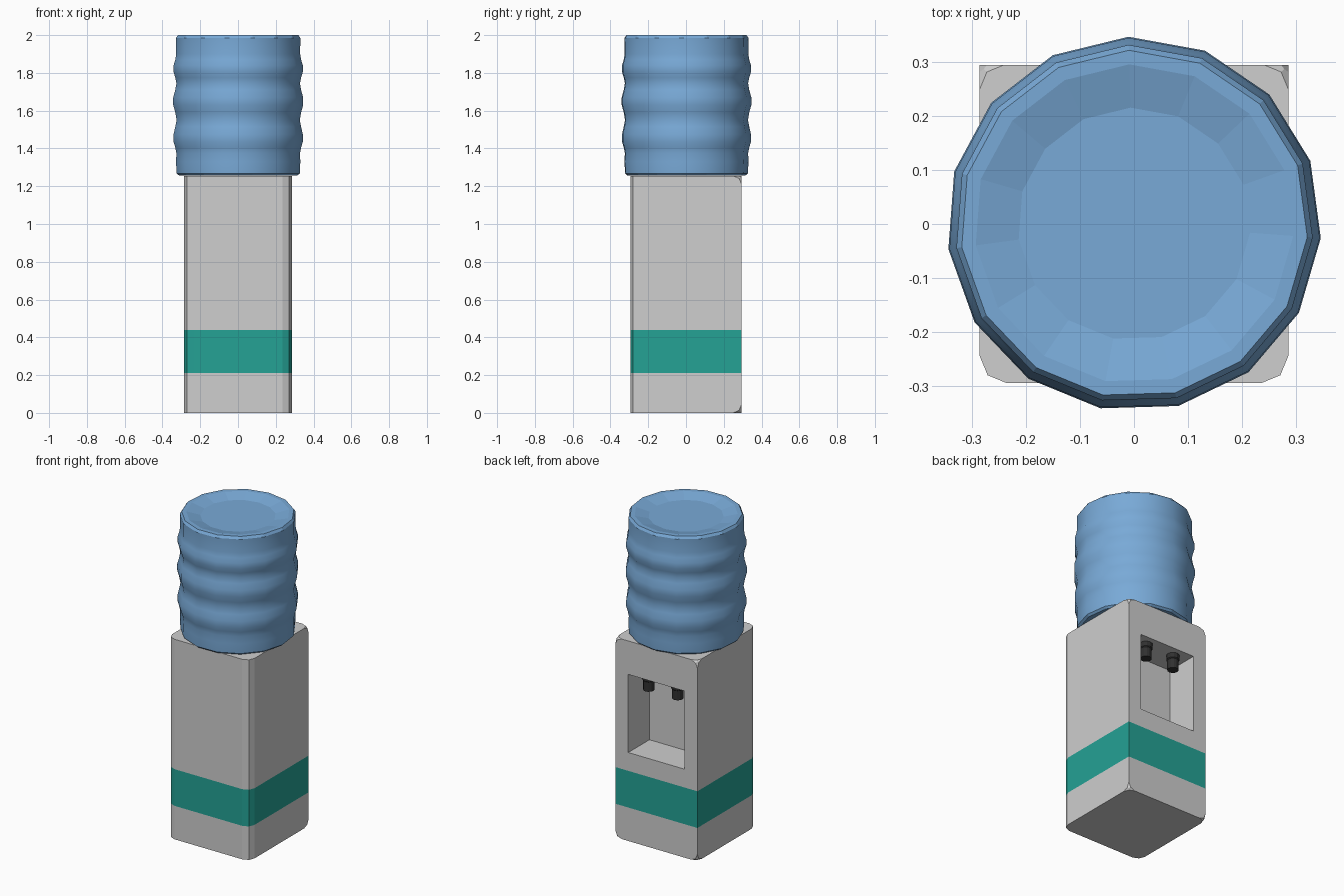
import bpy, bmesh, math
from mathutils import Vector

if "Cube" in bpy.data.objects:
    bpy.data.objects.remove(bpy.data.objects["Cube"])


def material(name, rgb):
    m = bpy.data.materials.new(name)
    m.diffuse_color = (*rgb, 1)
    m.use_nodes = True
    m.node_tree.nodes["Principled BSDF"].inputs["Base Color"].default_value = m.diffuse_color
    return m


GREY = material("light_grey", (0.62, 0.62, 0.62))
TEAL = material("teal", (0.018, 0.36, 0.30))
BLUE = material("bottle_blue", (0.19, 0.40, 0.68))
DARK = material("dark_grey", (0.03, 0.03, 0.03))


def finish(bm, name, mats):
    bmesh.ops.recalc_face_normals(bm, faces=bm.faces)
    me = bpy.data.meshes.new(name)
    bm.to_mesh(me)
    bm.free()
    for m in mats:
        me.materials.append(m)
    ob = bpy.data.objects.new(name, me)
    bpy.context.collection.objects.link(ob)
    return ob


def lathe(name, profile, sides, mat, centre=(0, 0), start=0.0, smooth=None):
    """Revolve (radius, z) points; the first and last rings are capped."""
    bm = bmesh.new()
    rings = []
    for r, z in profile:
        angles = [start + math.tau * i / sides for i in range(sides)]
        rings.append([bm.verts.new((centre[0] + r * math.cos(a),
                                    centre[1] + r * math.sin(a), z)) for a in angles])
    for lo, hi in zip(rings, rings[1:]):
        for i in range(sides):
            j = (i + 1) % sides
            f = bm.faces.new((lo[i], lo[j], hi[j], hi[i]))
            f.smooth = bool(smooth and smooth(f.calc_center_median().z))
    bm.faces.new(rings[0][::-1])
    bm.faces.new(rings[-1])
    return finish(bm, name, [mat])


# Cabinet: box with rounded front edges and clipped back corners
HX, HY, TOP = 0.285, 0.294, 1.255
bm = bmesh.new()
bmesh.ops.create_cube(bm, size=1)
for v in bm.verts:
    v.co = Vector((v.co.x * 2 * HX, v.co.y * 2 * HY, (v.co.z + 0.5) * TOP))
front = [e for e in bm.edges if all(v.co.y < 0 for v in e.verts)
         and abs(e.verts[0].co.z - e.verts[1].co.z) > 1]
bmesh.ops.bevel(bm, geom=front, offset=0.05, segments=2, profile=0.5, affect='EDGES')
back = [v for v in bm.verts if v.co.y > HY - 0.001]
bmesh.ops.bevel(bm, geom=back, offset=0.045, segments=2, profile=0.5, affect='VERTICES')

# Cut lines for the band and the dispensing niche
NX, NZ0, NZ1, DEPTH = 0.195, 0.555, 1.045, 0.21
cuts = [((0, 0, z), (0, 0, 1)) for z in (0.21, 0.44, NZ0, NZ1)]
cuts += [((x, 0, 0), (1, 0, 0)) for x in (-NX, NX)]
for co, no in cuts:
    bmesh.ops.bisect_plane(bm, geom=bm.verts[:] + bm.edges[:] + bm.faces[:],
                           plane_co=co, plane_no=no)

# Niche pushed in from the back face
niche = [f for f in bm.faces if f.normal.y > 0.9 and abs(f.calc_center_median().x) < NX
         and NZ0 < f.calc_center_median().z < NZ1]
ext = bmesh.ops.extrude_face_region(bm, geom=niche)
bmesh.ops.translate(bm, vec=(0, -DEPTH, 0),
                    verts=[g for g in ext["geom"] if isinstance(g, bmesh.types.BMVert)])
bmesh.ops.delete(bm, geom=[f for f in niche if f.is_valid], context='FACES')

# Teal band by height
for f in bm.faces:
    f.material_index = int(0.21 < f.calc_center_median().z < 0.44)
finish(bm, "cabinet", [GREY, TEAL])

# Ribbed bottle with a dished top
profile = [(0.315, 1.257), (0.328, 1.268), (0.331, 1.33), (0.329, 1.375),
           (0.335, 1.405), (0.344, 1.435), (0.344, 1.475), (0.335, 1.515),
           (0.328, 1.55), (0.335, 1.59), (0.346, 1.63), (0.346, 1.67),
           (0.335, 1.71), (0.329, 1.745), (0.335, 1.775), (0.344, 1.805),
           (0.344, 1.84), (0.335, 1.87), (0.330, 1.90), (0.331, 1.985),
           (0.321, 2.0), (0.295, 2.0), (0.215, 1.98)]
lathe("bottle", profile, 15, BLUE, start=math.radians(91.7),
      smooth=lambda z: 1.265 < z < 1.975)

# Taps hanging from the niche ceiling
for side, x in (("left", -0.1), ("right", 0.1)):
    lathe(side + "_tap", [(0.033, 0.95), (0.033, 1.01), (0.038, 1.015), (0.038, NZ1)],
          12, DARK, centre=(x, 0.225))
